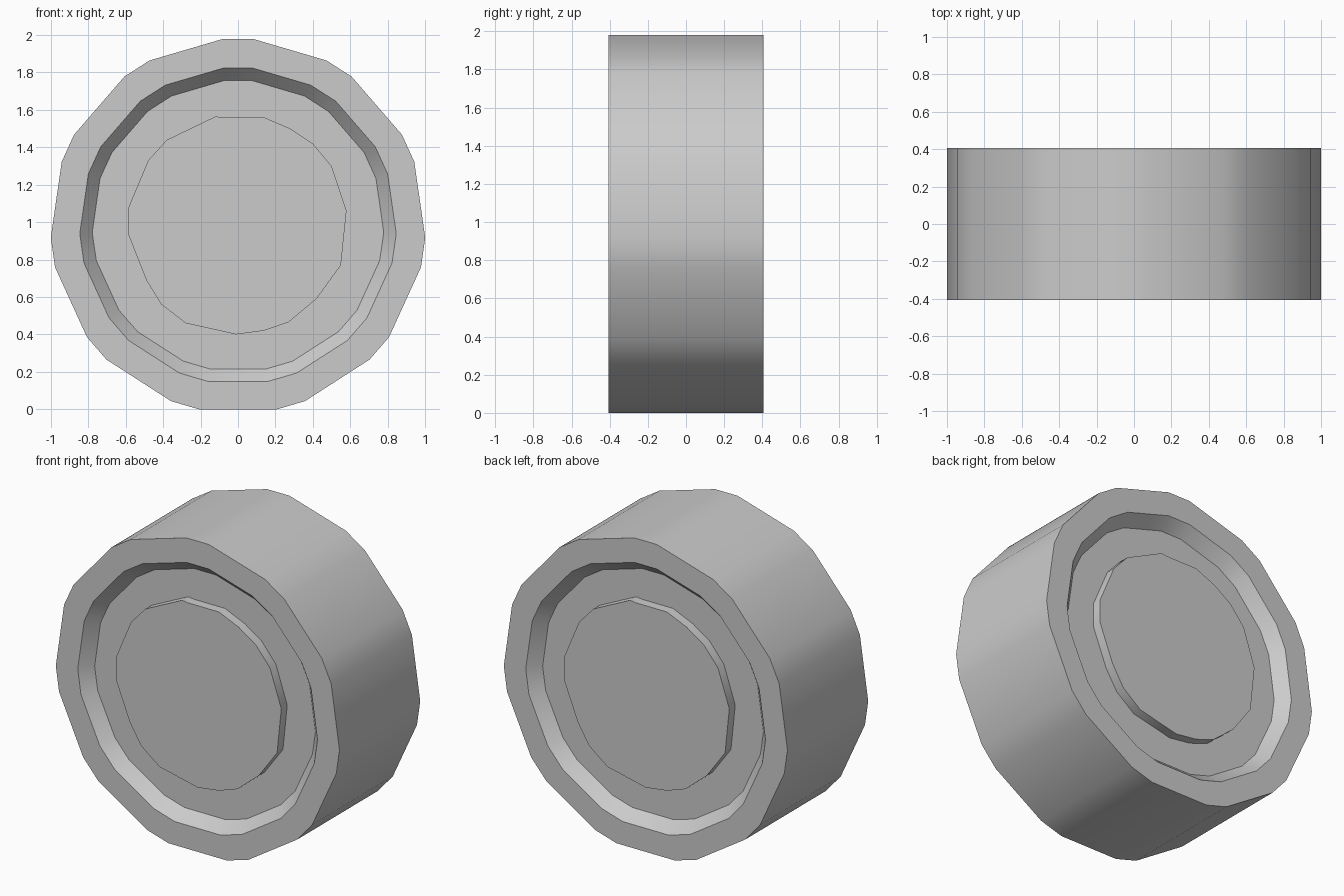
import bpy, bmesh
from math import sin, cos, pi, radians

if "Cube" in bpy.data.objects:
    bpy.data.objects.remove(bpy.data.objects["Cube"])

CZ = 0.98       # axle height
HALF = 0.407    # half width
FLOOR = HALF - 0.075
HUB = HALF - 0.015


def ring(bm, radius, chamfer, y):
    """Eleven-sided outline with clipped corners."""
    out = []
    for i in range(11):
        for s in (-1, 1):
            a = 2 * pi * i / 11 + s * radians(chamfer)
            out.append(bm.verts.new((radius * sin(a), y, CZ + radius * cos(a))))
    return out


def bridge(bm, a, b):
    for i in range(len(a)):
        j = (i + 1) % len(a)
        bm.faces.new((a[i], a[j], b[j], b[i]))


def finish(bm, name, angle):
    bmesh.ops.recalc_face_normals(bm, faces=bm.faces)
    me = bpy.data.meshes.new(name)
    bm.to_mesh(me)
    bm.free()
    ob = bpy.data.objects.new(name, me)
    bpy.context.collection.objects.link(ob)
    bpy.ops.object.select_all(action='DESELECT')
    ob.select_set(True)
    bpy.context.view_layer.objects.active = ob
    bpy.ops.object.shade_smooth_by_angle(angle=radians(angle))
    return ob


# Wheel body: tread, side walls, sloped recess and recess floor on both sides
bm = bmesh.new()
profile = [(0.78, 5.6, -FLOOR), (0.847, 5.4, -HALF), (1.003, 4.55, -HALF),
           (1.003, 4.55, HALF), (0.847, 5.4, HALF), (0.78, 5.6, FLOOR)]
rings = [ring(bm, *p) for p in profile]
for a, b in zip(rings, rings[1:]):
    bridge(bm, a, b)
bm.faces.new(rings[0])
bm.faces.new(rings[-1])
finish(bm, "wheel_body", 35)

# Raised hub disc on each side, slightly irregular in outline
outline = [(-0.12, 1.565), (-0.08, 1.56), (0.14, 1.56), (0.28, 1.50), (0.40, 1.42),
           (0.50, 1.30), (0.58, 1.06), (0.55, 0.77), (0.42, 0.59), (0.27, 0.465),
           (0.14, 0.42), (-0.01, 0.40), (-0.28, 0.46), (-0.41, 0.56), (-0.49, 0.69),
           (-0.585, 0.93), (-0.585, 1.08), (-0.48, 1.33), (-0.38, 1.44)]
for name, s in (("front_hub", -1), ("back_hub", 1)):
    bm = bmesh.new()
    base = [bm.verts.new((-s * x, s * (FLOOR - 0.01), z)) for x, z in outline]
    cap = [bm.verts.new((-s * x, s * HUB, z)) for x, z in outline]
    bridge(bm, base, cap)
    bm.faces.new(cap)
    bm.faces.new(base)
    finish(bm, name, 40)
